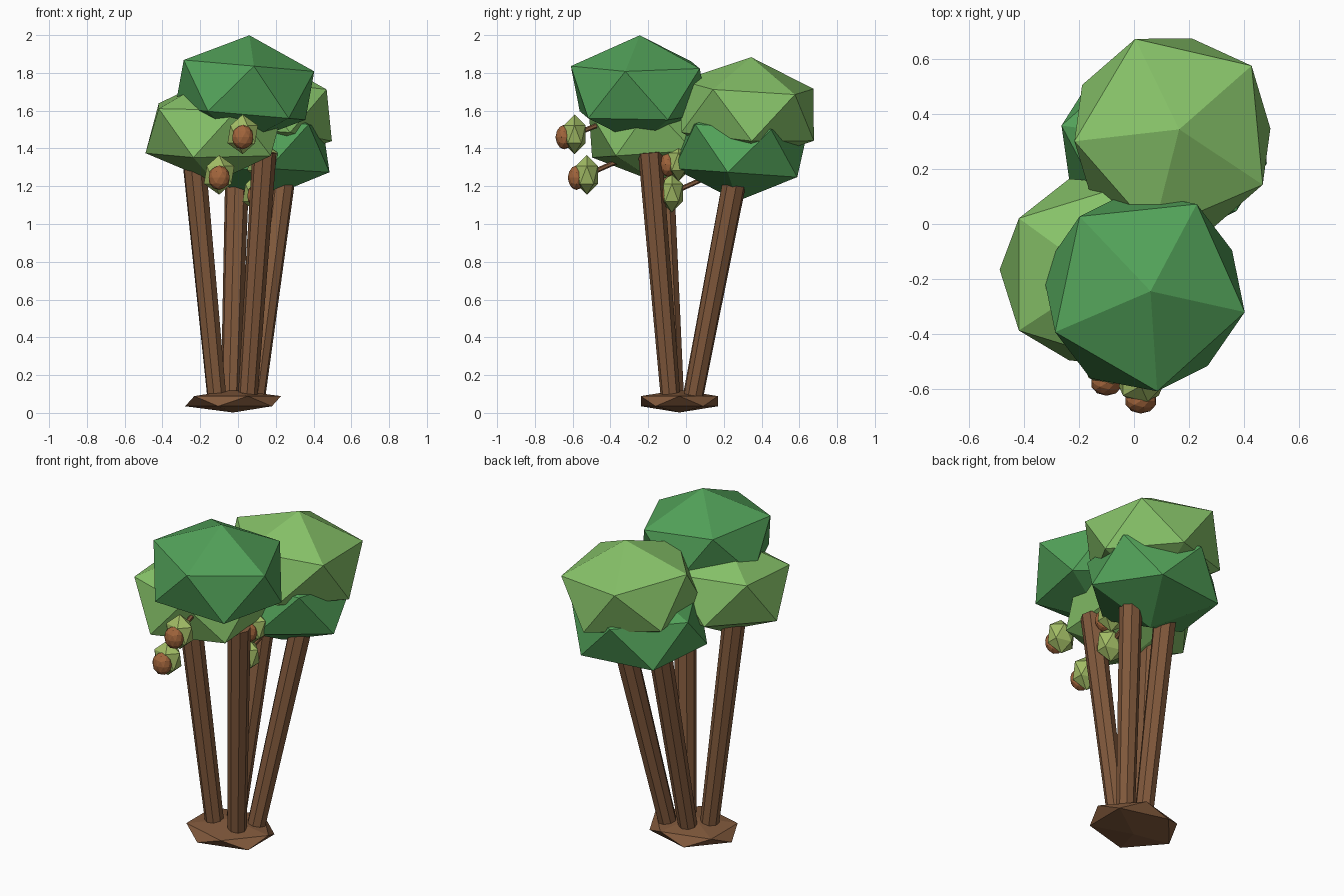
import bpy, bmesh
from math import radians
from mathutils import Matrix, Vector

if "Cube" in bpy.data.objects:
    bpy.data.objects.remove(bpy.data.objects["Cube"])


def material(name, rgb):
    m = bpy.data.materials.new(name)
    m.diffuse_color = (*rgb, 1)
    m.use_nodes = True
    m.node_tree.nodes["Principled BSDF"].inputs["Base Color"].default_value = m.diffuse_color
    return m


BARK = material("bark", (0.22, 0.10, 0.045))
DARK = material("dark_leaf", (0.085, 0.36, 0.10))
LIGHT = material("light_leaf", (0.24, 0.54, 0.14))
HUSK = material("husk_green", (0.36, 0.50, 0.13))
NUT = material("nut_brown", (0.36, 0.13, 0.045))


def finish(name, bm, mat):
    me = bpy.data.meshes.new(name)
    bm.to_mesh(me)
    bm.free()
    me.materials.append(mat)
    ob = bpy.data.objects.new(name, me)
    bpy.context.collection.objects.link(ob)
    return ob


def blob(name, centre, size, mat, spin=0, tilt=(0, 0), detail=1):
    """Faceted icosphere: spun about z, scaled, tilted, then placed."""
    bm = bmesh.new()
    m = (Matrix.Translation(centre)
         @ Matrix.Rotation(radians(tilt[1]), 4, 'Y')
         @ Matrix.Rotation(radians(tilt[0]), 4, 'X')
         @ Matrix.Diagonal((*size, 1))
         @ Matrix.Rotation(radians(spin), 4, 'Z'))
    bmesh.ops.create_icosphere(bm, subdivisions=detail, radius=1, matrix=m)
    return finish(name, bm, mat)


def rod(name, a, b, r1, r2, sides, mat):
    """Tapered faceted cylinder from a to b."""
    a, b = Vector(a), Vector(b)
    d = b - a
    m = Matrix.Translation((a + b) / 2) @ d.to_track_quat('Z', 'Y').to_matrix().to_4x4()
    bm = bmesh.new()
    bmesh.ops.create_cone(bm, cap_ends=True, segments=sides, radius1=r1,
                          radius2=r2, depth=d.length, matrix=m)
    return finish(name, bm, mat)


# root mound
blob("root_mound", (-0.026, -0.035, 0.062), (0.284, 0.24, 0.06), BARK)

# four leaning trunks
trunks = [
    ((-0.11, -0.06, 0.06), (-0.235, -0.13, 1.36)),
    ((0.05, -0.08, 0.06), (0.14, -0.19, 1.38)),
    ((-0.04, 0.03, 0.06), (-0.005, 0.26, 1.24)),
    ((0.09, 0.035, 0.06), (0.24, 0.26, 1.24)),
]
for i, (a, b) in enumerate(trunks):
    rod(f"trunk_{i + 1}", a, b, 0.052, 0.064, 8, BARK)

# leaf crowns
blob("crown_top", (0.035, -0.245, 1.71), (0.41, 0.41, 0.29), DARK, -12, (0, 5))
blob("crown_left", (-0.123, -0.175, 1.50), (0.41, 0.39, 0.28), LIGHT, 0, (4, 0))
blob("crown_back", (0.14, 0.325, 1.60), (0.415, 0.415, 0.285), LIGHT, -31, (-4, 5))
blob("crown_low", (0.11, 0.29, 1.39), (0.425, 0.39, 0.27), DARK, 26, (-4, 0))

# hanging fruits: green husk, brown nut in front, stem running back into the leaves
fruits = [
    ((0.025, -0.59, 1.475), (0.02, -0.40, 1.55)),
    ((-0.10, -0.525, 1.26), (-0.10, -0.30, 1.36)),
    ((0.13, -0.04, 1.33), (0.14, 0.12, 1.40)),
    ((0.105, -0.075, 1.165), (0.12, 0.14, 1.26)),
]
for i, (c, tip) in enumerate(fruits):
    blob(f"fruit_husk_{i + 1}", c, (0.09, 0.068, 0.105), HUSK)
    nut = Vector(c) + Vector((0, -0.055, -0.015))
    blob(f"fruit_nut_{i + 1}", nut, (0.058, 0.046, 0.065), NUT, detail=2)
    rod(f"fruit_stem_{i + 1}", c, tip, 0.013, 0.013, 6, BARK)
